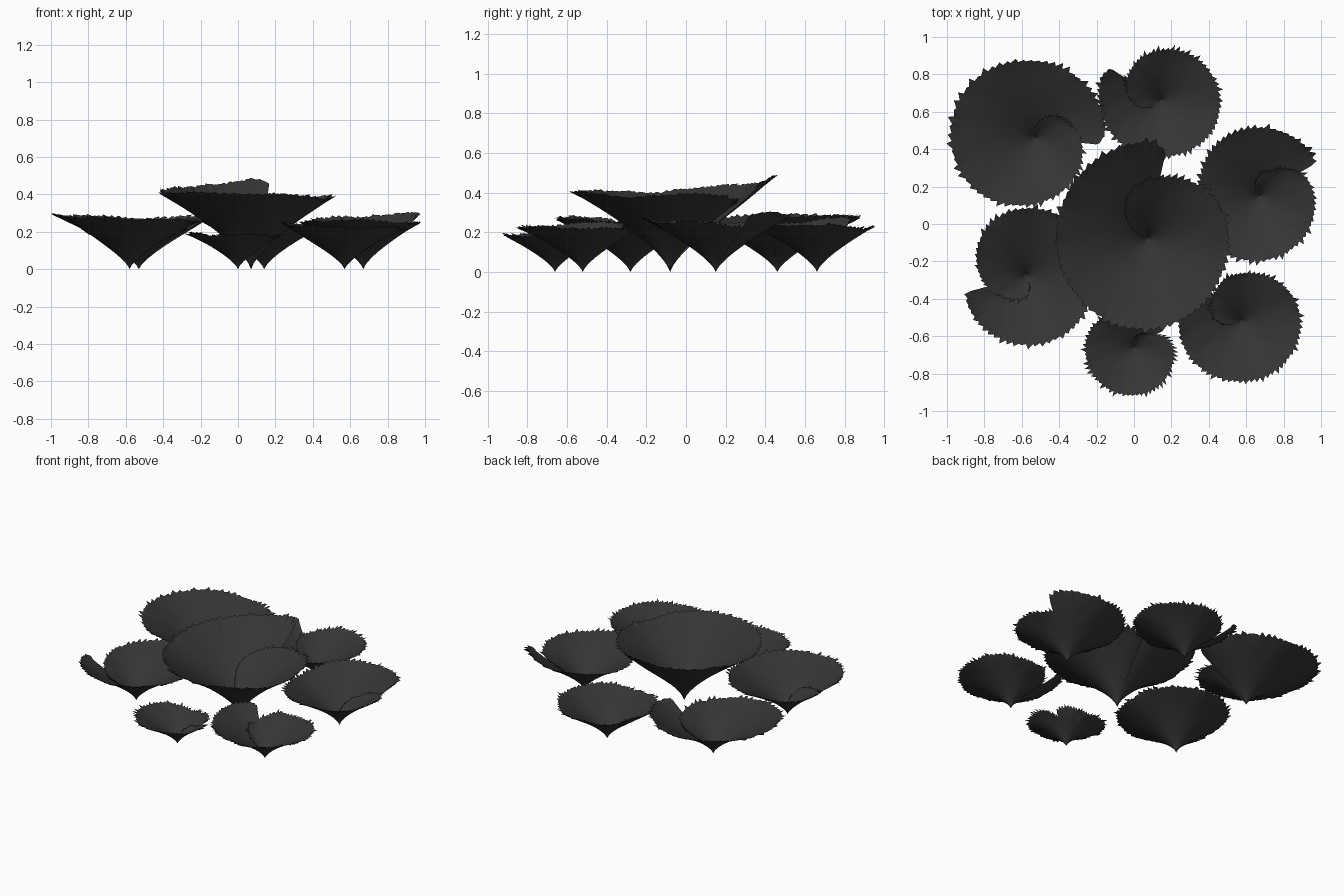
import bpy, bmesh, math, random

if "Cube" in bpy.data.objects:
    bpy.data.objects.remove(bpy.data.objects["Cube"])

random.seed(7)

mat = bpy.data.materials.new("dark_grey")
mat.diffuse_color = (0.035, 0.035, 0.035, 1)
mat.use_nodes = True
mat.node_tree.nodes["Principled BSDF"].inputs["Base Color"].default_value = mat.diffuse_color

# angles swept (degrees, clockwise) at which rim radii are given; the sweep end is added
STATIONS = [0, 30, 60, 90, 120, 180, 240, 300, 360]


def rim_radius(t, ts, rs):
    """Smooth interpolation of rim radius along the sweep."""
    i = 0
    while i < len(ts) - 2 and t > ts[i + 1]:
        i += 1

    def slope(j):
        a, b = max(j - 1, 0), min(j + 1, len(ts) - 1)
        return (rs[b] - rs[a]) / (ts[b] - ts[a])
    h = ts[i + 1] - ts[i]
    u = (t - ts[i]) / h
    return ((2*u**3 - 3*u**2 + 1) * rs[i] + (u**3 - 2*u**2 + u) * h * slope(i)
            + (3*u**2 - 2*u**3) * rs[i + 1] + (u**3 - u**2) * h * slope(i + 1))


def make_leaf(name, x, y, steep, start, sweep, radii):
    """Funnel leaf rolled past a full turn, with a saw-toothed rim."""
    ts = STATIONS + [sweep]
    n, rings = 320, 14
    bm = bmesh.new()
    tip = bm.verts.new((x, y, 0))
    phase = random.uniform(0, 6)
    tooth = 0.02
    columns = []
    for i in range(n + 1):
        t = sweep * i / n
        ang = math.radians(start - t)
        rim = rim_radius(t, ts, radii)
        # rounded corner on the outer lobe
        rim *= 1 - 0.10 * max(0, 1 - (sweep - t) / 12) ** 2
        # uneven teeth, four columns each
        if i % 4 == 0:
            tooth = random.choice((0.008, 0.014, 0.02, 0.03))
        jag = tooth * (0, 0.3, 0.6, 1.0)[i % 4] - 0.012
        # inner lobe sits above the outer one, outer lobe tip flicks up
        lift = 0.18 * max(0, 1 - t / 180)
        flick = 0.13 * max(0, 1 - (sweep - t) / 110)
        col = []
        for j in range(1, rings + 1):
            f = j / rings
            r = rim * f ** 1.3
            z = steep * r ** 0.72 * (1 + lift + flick * f ** 4)
            # gentle, irregular waviness towards the rim
            z += 0.005 * f ** 3 * math.sin(5 * ang + phase + 5 * f)
            z += 0.002 * f ** 3 * math.sin(13 * ang + phase - 9 * f)
            if j == rings:
                r += jag
                z += 0.3 * jag + random.uniform(-0.004, 0.006)
            r = max(r, 0.002)
            col.append(bm.verts.new((x + r * math.cos(ang), y + r * math.sin(ang), max(z, 0))))
        columns.append(col)
    for a, b in zip(columns, columns[1:]):
        bm.faces.new((tip, b[0], a[0]))
        for j in range(rings - 1):
            bm.faces.new((a[j], b[j], b[j + 1], a[j + 1]))
    bmesh.ops.recalc_face_normals(bm, faces=bm.faces)
    if sum(f.normal.z for f in bm.faces) < 0:
        bmesh.ops.reverse_faces(bm, faces=bm.faces)
    for f in bm.faces:
        f.smooth = True
    me = bpy.data.meshes.new(name)
    bm.to_mesh(me)
    bm.free()
    me.materials.append(mat)
    ob = bpy.data.objects.new(name, me)
    bpy.context.collection.objects.link(ob)


# name, tip x, tip y, steepness, start angle, sweep, rim radii
make_leaf("centre_leaf", 0.07, -0.08, 0.68, 150, 432,
          [.08, .24, .32, .38, .43, .45, .49, .49, .50, .53])
make_leaf("back_left_leaf", -0.53, 0.46, 0.51, 90, 456,
          [.05, .14, .20, .25, .29, .36, .44, .46, .42, .38])
make_leaf("back_leaf", 0.14, 0.66, 0.53, 220, 433,
          [.05, .14, .20, .24, .27, .31, .33, .31, .32, .35])
make_leaf("right_leaf", 0.67, 0.15, 0.55, 120, 450,
          [.05, .12, .17, .26, .30, .34, .36, .33, .37, .37])
make_leaf("front_right_leaf", 0.57, -0.52, 0.50, 200, 425,
          [.06, .16, .20, .25, .27, .32, .33, .33, .34, .33])
make_leaf("front_leaf", 0.0, -0.66, 0.49, 100, 430,
          [.04, .08, .12, .20, .23, .26, .27, .26, .20, .20])
make_leaf("left_leaf", -0.58, -0.28, 0.53, 300, 465,
          [.04, .12, .15, .19, .25, .35, .38, .37, .38, .35])
